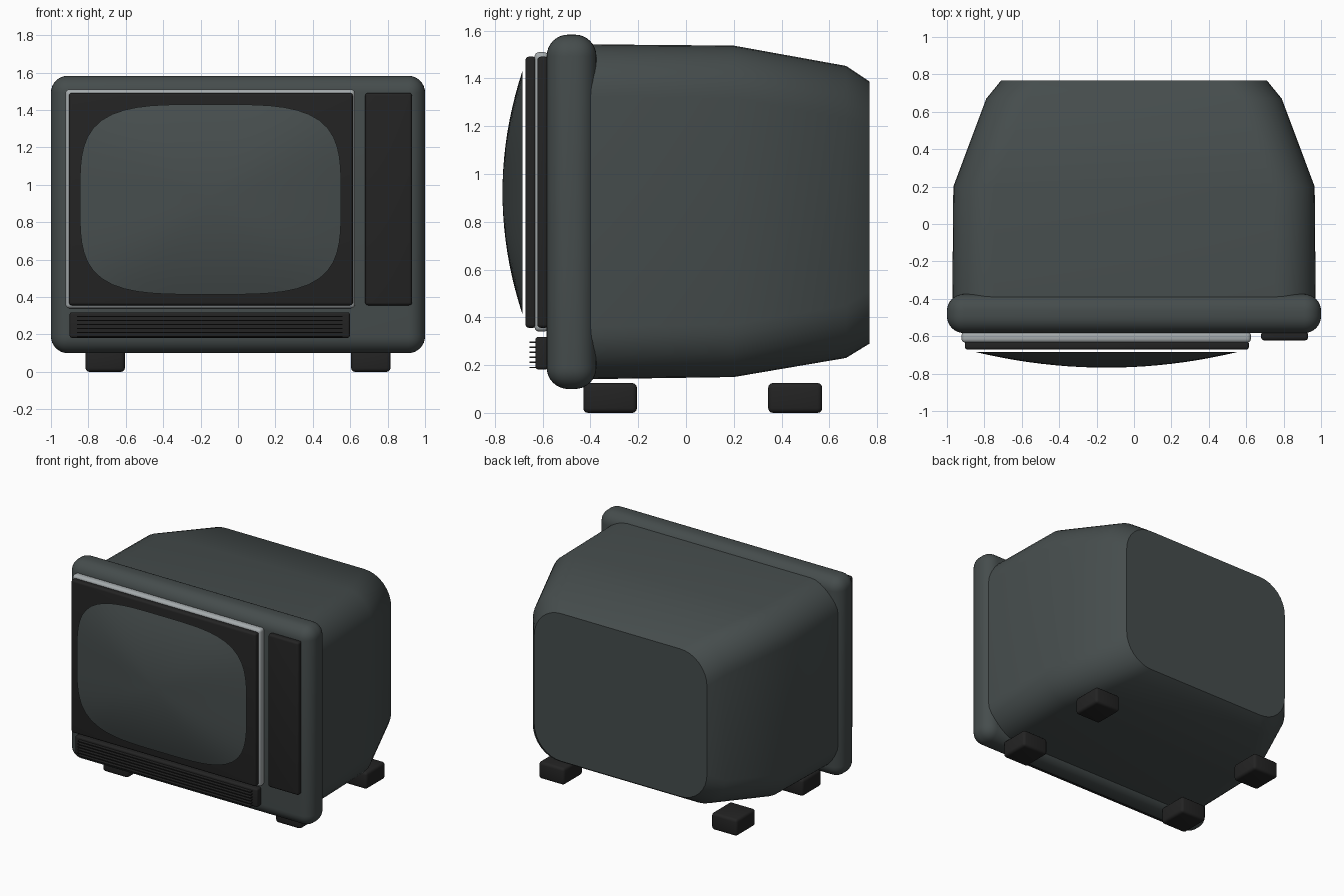
import bpy
import bmesh
import math

cube = bpy.data.objects.get("Cube")
if cube:
    bpy.data.objects.remove(cube, do_unlink=True)


def material(name, rgb, rough=0.5):
    m = bpy.data.materials.new(name)
    m.use_nodes = True
    m.diffuse_color = (*rgb, 1)
    bsdf = next(n for n in m.node_tree.nodes if n.type == 'BSDF_PRINCIPLED')
    bsdf.inputs["Base Color"].default_value = (*rgb, 1)
    bsdf.inputs["Roughness"].default_value = rough
    return m


casing = material("casing grey", (0.060, 0.073, 0.073))
glass = material("screen grey", (0.062, 0.075, 0.075))
black = material("soft black", (0.017, 0.017, 0.017))
silver = material("silver trim", (0.38, 0.41, 0.42))


def finish(bm, name, mat, angle=35):
    bmesh.ops.recalc_face_normals(bm, faces=bm.faces)
    me = bpy.data.meshes.new(name)
    bm.to_mesh(me)
    bm.free()
    me.materials.append(mat)
    me.shade_smooth()
    me.set_sharp_from_angle(angle=math.radians(angle))
    ob = bpy.data.objects.new(name, me)
    bpy.context.collection.objects.link(ob)
    return ob


def rounded_box(name, mat, x, y, z, radius=0.0, segments=4):
    """Box between (min, max) pairs with rounded edges."""
    bm = bmesh.new()
    bmesh.ops.create_cube(bm, size=1)
    for v in bm.verts:
        for i, (lo, hi) in enumerate((x, y, z)):
            v.co[i] = lo + (v.co[i] + 0.5) * (hi - lo)
    if radius:
        bmesh.ops.bevel(bm, geom=bm.edges[:], offset=radius, segments=segments,
                        profile=0.5, affect='EDGES')
    return finish(bm, name, mat)


def rounded_rect(half_w, z0, z1, r, n=8):
    """Outline points (x, z) of a rounded rectangle."""
    pts = []
    for k, (cx, cz) in enumerate(((half_w - r, z1 - r), (r - half_w, z1 - r),
                                  (r - half_w, z0 + r), (half_w - r, z0 + r))):
        for i in range(n + 1):
            a = math.pi / 2 * (k + i / n)
            pts.append((cx + r * math.cos(a), cz + r * math.sin(a)))
    return pts


def bridge(bm, a, b):
    for i in range(len(a)):
        j = (i + 1) % len(a)
        bm.faces.new((a[i], a[j], b[j], b[i]))


# Tapered rear housing, lofted from front to back: y, half width, bottom, top
sections = [(-0.48, 0.972, 0.14, 1.543), (0.20, 0.966, 0.15, 1.537),
            (0.67, 0.79, 0.23, 1.452), (0.768, 0.71, 0.29, 1.387)]
bm = bmesh.new()
rings = [[bm.verts.new((px, y, pz)) for px, pz in rounded_rect(w, z0, z1, 0.22)]
         for y, w, z0, z1 in sections]
for a, b in zip(rings, rings[1:]):
    bridge(bm, a, b)
bm.faces.new(rings[0])
bm.faces.new(rings[-1])
finish(bm, "rear_housing", casing)

# Front frame and the panels mounted on it
rounded_box("front_frame", casing, (-1, 1), (-0.583, -0.375), (0.10, 1.583), 0.09, 8)
rounded_box("screen_trim", silver, (-0.922, 0.625), (-0.634, -0.575), (0.34, 1.51), 0.02)
rounded_box("screen_surround", black, (-0.904, 0.614), (-0.672, -0.625), (0.356, 1.491), 0.015)
rounded_box("control_panel", black, (0.68, 0.93), (-0.622, -0.575), (0.356, 1.491), 0.015)

# Speaker grille with thin horizontal fins
rounded_box("speaker_grille", black, (-0.90, 0.598), (-0.63, -0.575), (0.182, 0.318), 0.012)
for i in range(6):
    z = 0.19 + i * 0.0212
    rounded_box(f"grille_fin_{i + 1}", black, (-0.86, 0.56), (-0.655, -0.62),
                (z - 0.003, z + 0.003))

# Bulging screen with a squared-off oval outline, standing just off its surround
bm = bmesh.new()
count, steps, power = 72, 10, 3.8


def screen_ring(t):
    ring = []
    for i in range(count):
        a = 2 * math.pi * i / count
        c, s = math.cos(a), math.sin(a)
        r = t / (abs(c) ** power + abs(s) ** power) ** (1 / power)
        ring.append(bm.verts.new((-0.147 + 0.698 * r * c,
                                  -0.685 - 0.083 * (1 - t * t),
                                  0.922 + 0.508 * r * s)))
    return ring


rings = [screen_ring(k / steps) for k in range(1, steps + 1)]
for a, b in zip(rings, rings[1:]):
    bridge(bm, a, b)
tip = bm.verts.new((-0.147, -0.768, 0.922))
for i in range(count):
    bm.faces.new((tip, rings[0][i], rings[0][(i + 1) % count]))
bm.faces.new(rings[-1])
finish(bm, "screen", glass)

# Four feet
for row, y in (("front", (-0.43, -0.205)), ("rear", (0.344, 0.57))):
    for side, s in (("left", 1), ("right", -1)):
        x = sorted((s * 0.605, s * 0.815))
        rounded_box(f"{row}_{side}_foot", black, x, y, (0, 0.125), 0.02, 3)
